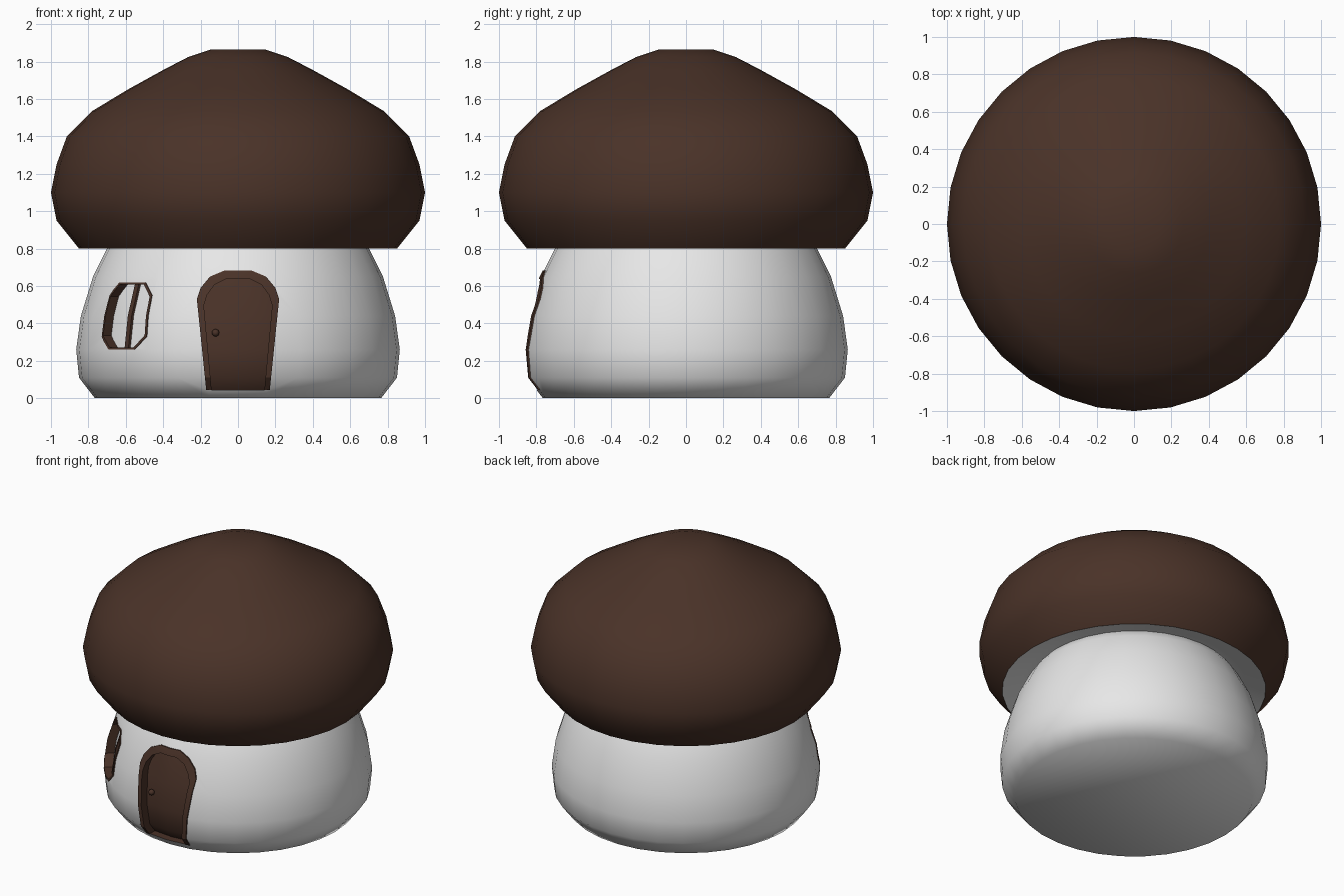
import bpy, bmesh, math
from mathutils import Matrix

if "Cube" in bpy.data.objects:
    bpy.data.objects.remove(bpy.data.objects["Cube"])


def material(name, rgb):
    m = bpy.data.materials.new(name)
    m.diffuse_color = (*rgb, 1)
    m.use_nodes = True
    m.node_tree.nodes["Principled BSDF"].inputs["Base Color"].default_value = m.diffuse_color
    return m


BROWN = material("dark_brown", (0.068, 0.032, 0.021))
WHITE = material("off_white", (0.8, 0.8, 0.8))


def finish(bm, name, mat):
    bmesh.ops.recalc_face_normals(bm, faces=bm.faces)
    me = bpy.data.meshes.new(name)
    bm.to_mesh(me)
    bm.free()
    me.materials.append(mat)
    ob = bpy.data.objects.new(name, me)
    bpy.context.collection.objects.link(ob)
    return ob


def lathe(name, profile, mat, offset=0.0, n=32):
    """Revolve a profile of (radius, height) and close both ends."""
    bm = bmesh.new()
    rings = [[bm.verts.new(((r + offset) * math.cos(2 * math.pi * i / n),
                            (r + offset) * math.sin(2 * math.pi * i / n), z))
              for i in range(n)] for r, z in profile]
    for a, b in zip(rings, rings[1:]):
        for i in range(n):
            j = (i + 1) % n
            bm.faces.new((a[i], a[j], b[j], b[i]))
    bm.faces.new(rings[0])
    bm.faces.new(rings[-1])
    return finish(bm, name, mat)


def prism(name, outline, angle, mat):
    """Extrude an (x, z) outline radially outwards, turned about z."""
    bm = bmesh.new()
    near = [bm.verts.new((x, -1.2, z)) for x, z in outline]
    far = [bm.verts.new((x, -0.4, z)) for x, z in outline]
    bm.faces.new(near)
    bm.faces.new(far)
    for i in range(len(near)):
        j = (i + 1) % len(near)
        bm.faces.new((near[i], near[j], far[j], far[i]))
    bmesh.ops.transform(bm, matrix=Matrix.Rotation(angle, 4, 'Z'), verts=bm.verts)
    return finish(bm, name, mat)


def boolean(ob, tool, op):
    """Apply a boolean and discard the tool object."""
    m = ob.modifiers.new("cut", 'BOOLEAN')
    m.object, m.operation, m.solver, m.material_mode = tool, op, 'EXACT', 'TRANSFER'
    bpy.context.view_layer.objects.active = ob
    bpy.ops.object.modifier_apply(modifier=m.name)
    bpy.data.objects.remove(tool)


def smooth(ob, angle):
    bpy.ops.object.select_all(action='DESELECT')
    ob.select_set(True)
    bpy.context.view_layer.objects.active = ob
    bpy.ops.object.shade_smooth_by_angle(angle=math.radians(angle))


def mirrored(half):
    return half + [(-x, z) for x, z in reversed(half)]


def shrink(outline, sx, sz, cz):
    return [(x * sx, cz + (z - cz) * sz) for x, z in outline]


# Mushroom cap with pale underside
cap = lathe("cap", [(0.62, 0.87), (0.72, 0.84), (0.85, 0.8), (0.97, 0.95), (1.0, 1.1),
                    (0.97, 1.25), (0.915, 1.4), (0.78, 1.535), (0.59, 1.65),
                    (0.40, 1.755), (0.265, 1.825), (0.145, 1.865)], BROWN)
cap.data.materials.append(WHITE)
for p in cap.data.polygons:
    if p.center.z < 0.9 and math.hypot(p.center.x, p.center.y) < 0.82:
        p.material_index = 1
smooth(cap, 60)

# Stem wall
STEM = [(0.765, 0), (0.85, 0.11), (0.865, 0.26), (0.84, 0.44), (0.775, 0.65),
        (0.70, 0.8), (0.63, 0.9)]
stem = lathe("stem", STEM, WHITE)


def opening(name, outline, angle, inner, middle, cz, proud, floor_mat):
    """Cut a curved recess into the stem and line it with a brown frame."""
    cutter = prism("cutter", shrink(outline, *middle, cz), angle, BROWN)
    boolean(cutter, lathe("core", STEM, floor_mat, -0.055), 'DIFFERENCE')
    boolean(stem, cutter, 'DIFFERENCE')
    frame = prism(name, outline, angle, BROWN)
    boolean(frame, lathe("skin", STEM, BROWN, proud), 'INTERSECT')
    boolean(frame, lathe("core", STEM, BROWN, -0.06), 'DIFFERENCE')
    boolean(frame, prism("hole", shrink(outline, *inner, cz), angle, BROWN), 'DIFFERENCE')
    smooth(frame, 30)


# Arched door
door = mirrored([(0.17, 0.045), (0.22, 0.53), (0.2, 0.59), (0.15, 0.65), (0.075, 0.682)])
opening("door_frame", door, 0, (0.83, 0.935), (0.95, 0.985), 0.0, 0.008, BROWN)

# Octagonal window on the front left
W = math.radians(-46.5)
window = mirrored([(0.1, 0.26), (0.175, 0.33), (0.165, 0.55), (0.1, 0.62)])
opening("window_frame", window, W, (0.92, 0.94), (0.97, 0.97), 0.44, 0.004, WHITE)
bar = prism("window_bar", mirrored([(0.016, 0.27), (0.016, 0.61)]), W, BROWN)
boolean(bar, lathe("skin", STEM, BROWN, -0.04), 'INTERSECT')
boolean(bar, lathe("core", STEM, BROWN, -0.06), 'DIFFERENCE')
smooth(stem, 60)

# Door knob
bm = bmesh.new()
bmesh.ops.create_uvsphere(bm, u_segments=12, v_segments=8, radius=0.02,
                          matrix=Matrix.Translation((-0.12, -0.80, 0.35)))
smooth(finish(bm, "door_knob", BROWN), 60)
